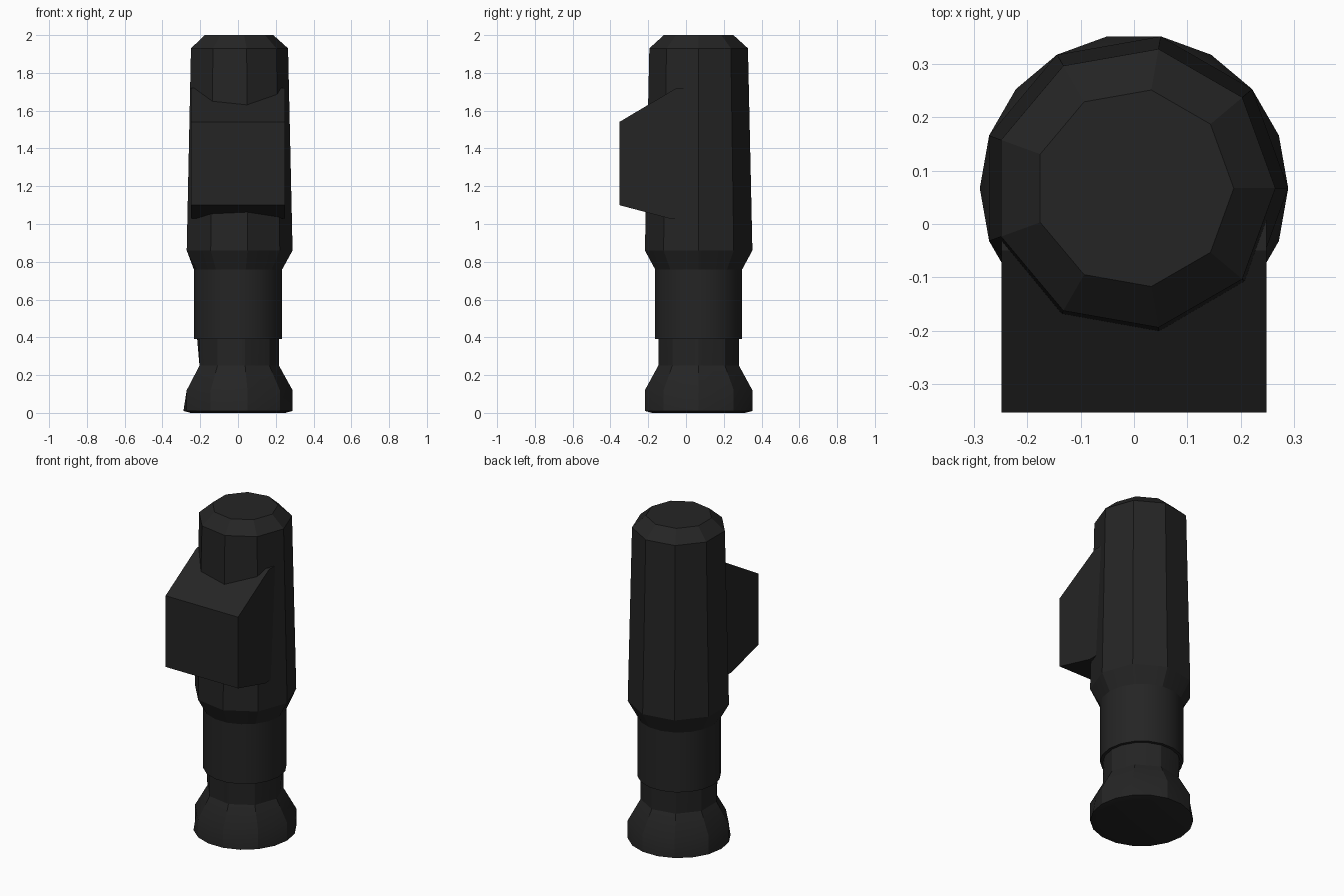
import bpy
import bmesh
from math import cos, sin, pi, radians

cube = bpy.data.objects.get("Cube")
if cube:
    bpy.data.objects.remove(cube, do_unlink=True)

AXIS_Y = 0.067
SIDES = 18

black = bpy.data.materials.new("matte_black")
black.use_nodes = True
black.diffuse_color = (0.018, 0.018, 0.018, 1)
bsdf = black.node_tree.nodes["Principled BSDF"]
bsdf.inputs["Base Color"].default_value = black.diffuse_color
bsdf.inputs["Roughness"].default_value = 0.7


def finish(bm, name, smooth):
    bmesh.ops.recalc_face_normals(bm, faces=bm.faces)
    mesh = bpy.data.meshes.new(name)
    bm.to_mesh(mesh)
    bm.free()
    mesh.materials.append(black)
    obj = bpy.data.objects.new(name, mesh)
    bpy.context.collection.objects.link(obj)
    if smooth:
        bpy.ops.object.select_all(action="DESELECT")
        obj.select_set(True)
        bpy.context.view_layer.objects.active = obj
        bpy.ops.object.shade_smooth_by_angle(angle=radians(25))
    return obj


def turned(name, profile):
    """Stack rings of (height, radius, faceted); faceted rings are nine-sided."""
    bm = bmesh.new()
    rings = []
    for z, radius, faceted in profile:
        ring = []
        for i in range(SIDES):
            r = radius * cos(pi / 9) if faceted and i % 2 else radius
            a = 2 * pi * i / SIDES
            ring.append(bm.verts.new((r * cos(a), AXIS_Y + r * sin(a), z)))
        rings.append(ring)
    for low, high in zip(rings, rings[1:]):
        for i in range(SIDES):
            j = (i + 1) % SIDES
            bm.faces.new((low[i], low[j], high[j], high[i]))
    bm.faces.new(rings[0])
    bm.faces.new(rings[-1])
    return finish(bm, name, True)


# Flared foot and narrow neck
turned("foot", [(0, 0.25, False), (0.01, 0.289, False), (0.12, 0.289, True),
                (0.25, 0.217, True), (0.40, 0.217, False)])

# Round collar between foot and shaft
turned("collar", [(0.39, 0.234, False), (0.77, 0.234, False)])

# Tapered nine-sided shaft with chamfered top
turned("shaft", [(0.76, 0.234, False), (0.86, 0.289, True),
                 (1.93, 0.265, True), (2.0, 0.187, True)])

# Front block with sloped top and underside
bm = bmesh.new()
outline = [(-0.353, 1.10), (-0.353, 1.54), (-0.05, 1.72), (0.05, 1.72),
           (0.05, 1.03), (-0.09, 1.03)]
side = bm.faces.new([bm.verts.new((-0.248, y, z)) for y, z in outline])
extruded = bmesh.ops.extrude_face_region(bm, geom=[side], use_keep_orig=True)
moved = [v for v in extruded["geom"] if isinstance(v, bmesh.types.BMVert)]
bmesh.ops.translate(bm, verts=moved, vec=(0.496, 0, 0))
finish(bm, "front_block", False)
